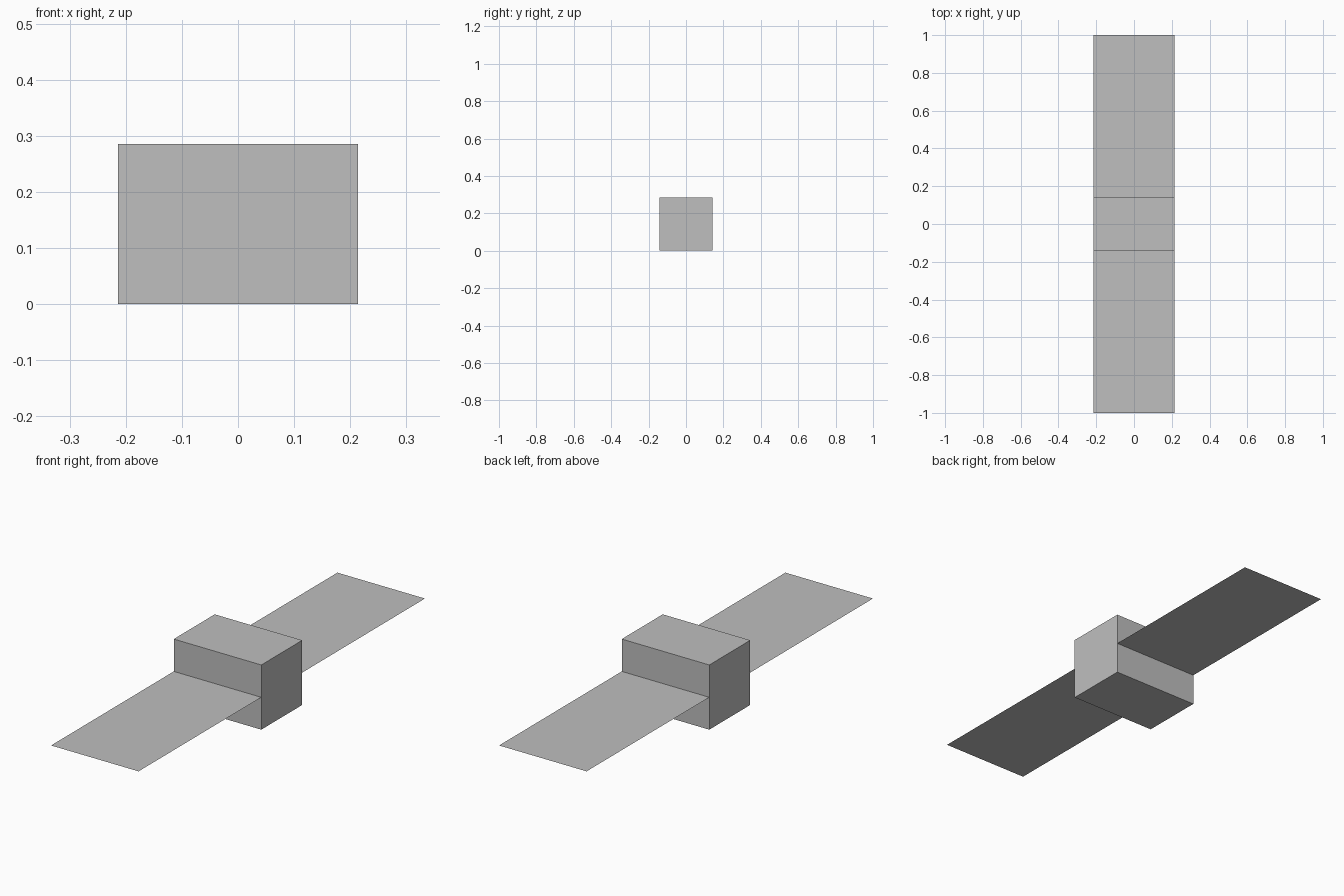
import bpy

if "Cube" in bpy.data.objects:
    bpy.data.objects.remove(bpy.data.objects["Cube"])

grey = bpy.data.materials.new("light grey")
grey.diffuse_color = (0.52, 0.52, 0.52, 1)
grey.use_nodes = True
grey.node_tree.nodes["Principled BSDF"].inputs["Base Color"].default_value = grey.diffuse_color

W, D, H = 0.428, 0.286, 0.286   # body width, depth, height
REACH = 1.0                     # outer end of each panel


def finish(name, scale):
    obj = bpy.context.object
    obj.name = name
    obj.scale = scale
    bpy.ops.object.transform_apply(location=False, rotation=False, scale=True)
    obj.data.materials.append(grey)


# Central box body
bpy.ops.mesh.primitive_cube_add(size=1, location=(0, 0, H / 2))
finish("body", (W, D, H))

# Thin flat panels reaching out from the front and back at mid height
length = REACH - D / 2
for name, side in (("front_panel", -1), ("back_panel", 1)):
    bpy.ops.mesh.primitive_plane_add(size=1, location=(0, side * (D / 2 + length / 2), H / 2))
    finish(name, (W, length, 1))
